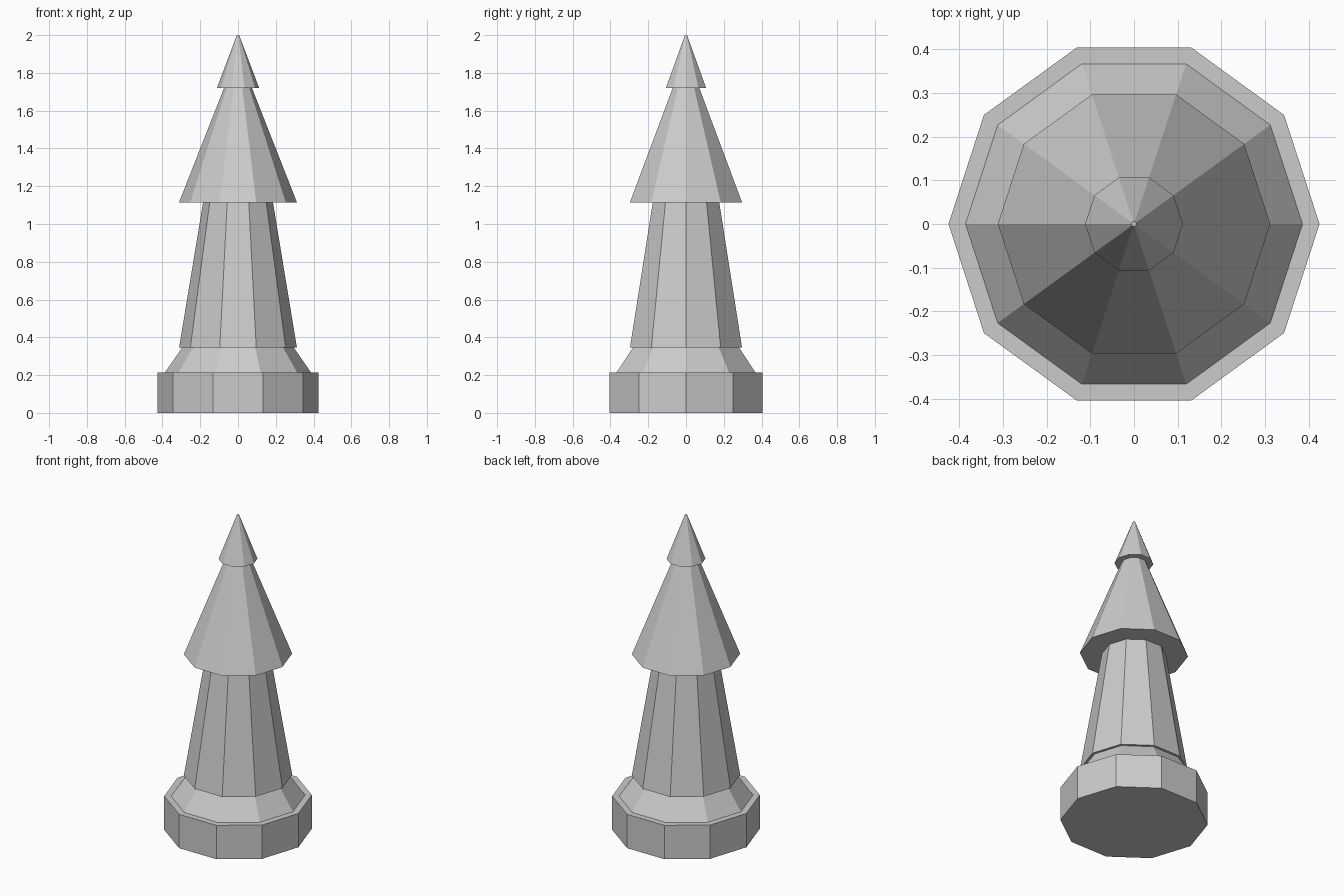
import bpy

SIDES = 10

default_cube = bpy.data.objects.get("Cube")
if default_cube:
    bpy.data.objects.remove(default_cube, do_unlink=True)

# Single stone colour
stone = bpy.data.materials.new("light_grey_stone")
stone.use_nodes = True
stone.diffuse_color = (0.6, 0.6, 0.6, 1)
stone.node_tree.nodes["Principled BSDF"].inputs["Base Color"].default_value = stone.diffuse_color


def frustum(name, r_bottom, r_top, z_bottom, z_top):
    """Flat-shaded ten-sided section, with a corner pointing along x."""
    bpy.ops.mesh.primitive_cone_add(
        vertices=SIDES, radius1=r_bottom, radius2=r_top,
        depth=z_top - z_bottom, location=(0, 0, (z_bottom + z_top) / 2))
    obj = bpy.context.object
    obj.name = name
    # The primitive starts its ring on y; turn a corner onto x
    obj.rotation_euler.z = 1.5707963
    bpy.ops.object.transform_apply(location=False, rotation=True, scale=False)
    obj.data.materials.append(stone)
    return obj


# Foot and sloping collar
frustum("base", 0.425, 0.425, 0, 0.215)
frustum("collar", 0.386, 0.296, 0.215, 0.345)

# Tapered shaft, slightly overhanging the collar
frustum("shaft", 0.312, 0.185, 0.345, 1.115)

# Two stacked cones of the spire
frustum("lower_cone", 0.312, 0.074, 1.115, 1.72)
frustum("tip_cone", 0.112, 0.006, 1.72, 2.0)
